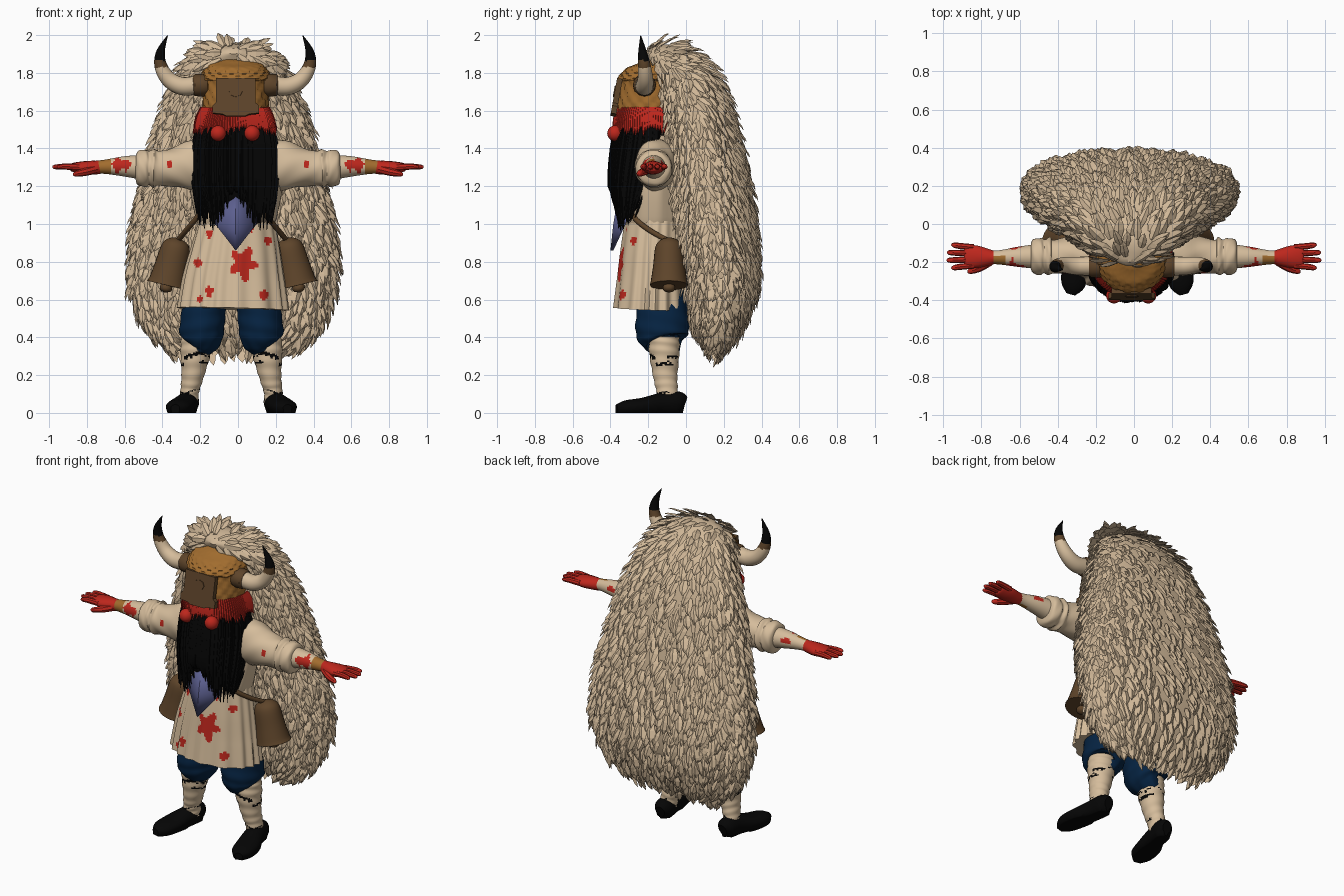
import bpy, bmesh, math, random
from mathutils import Vector

random.seed(4)
if "Cube" in bpy.data.objects:
    bpy.data.objects.remove(bpy.data.objects["Cube"])


def material(name, *rgb):
    m = bpy.data.materials.new(name)
    col = [(c / 255) ** 2.2 for c in rgb] + [1]
    m.diffuse_color = col
    m.use_nodes = True
    bsdf = m.node_tree.nodes["Principled BSDF"]
    bsdf.inputs["Base Color"].default_value = col
    bsdf.inputs["Roughness"].default_value = 0.9
    return m


FUR = material("fur beige", 208, 183, 151)
CLOTH = material("cloth cream", 212, 187, 154)
RED = material("red", 188, 43, 34)
BLACK = material("black", 14, 14, 14)
NAVY = material("navy", 14, 40, 68)
BROWN = material("leather brown", 94, 70, 46)
WOVEN = material("woven ochre", 160, 108, 50)
SCARF = material("scarf blue", 94, 97, 144)


def at(rows, v):
    """Smooth interpolation of a list of tuples at a fractional index."""
    last = len(rows) - 1
    v = min(max(v, 0), last)
    i = min(int(v), last - 1)
    t = v - i
    a, b, c, d = (rows[min(max(j, 0), last)] for j in range(i - 1, i + 3))
    return [q + 0.5 * t * (r - p + t * (2 * p - 5 * q + 4 * r - s + t * (3 * (q - r) + s - p)))
            for p, q, r, s in zip(a, b, c, d)]


def sweep(bm, pts, n=16, sub=4, bump=None):
    """Closed tube through points of (x, y, z, radius one, radius two)."""
    rows = [at(pts, i / sub) for i in range((len(pts) - 1) * sub + 1)]
    cen = [Vector(r[:3]) for r in rows]
    upright = abs((cen[-1] - cen[0]).normalized().z) > 0.5
    ref = Vector((0, -1, 0)) if upright else Vector((0, 0, -1))
    rings = []
    for i, r in enumerate(rows):
        tan = (cen[min(i + 1, len(cen) - 1)] - cen[max(i - 1, 0)]).normalized()
        u = tan.cross(ref).normalized()
        w = tan.cross(u)
        ring = []
        for k in range(n):
            a = math.tau * k / n
            f = bump(a, i / (len(rows) - 1)) if bump else 1
            ring.append(bm.verts.new(cen[i] + (u * math.cos(a) * max(r[3], 0.001)
                                               + w * math.sin(a) * max(r[4], 0.001)) * f))
        rings.append(ring)
    skin(bm, rings)


def skin(bm, rings):
    """Faces between rings, with both ends capped."""
    for p, q in zip(rings, rings[1:]):
        for k in range(len(p)):
            bm.faces.new((p[k], p[k - 1], q[k - 1], q[k]))
    bm.faces.new(rings[0])
    bm.faces.new(rings[-1])


def finish(name, bm, mats, rule=None, mirror=False, shift=0.0, smooth=True):
    bmesh.ops.recalc_face_normals(bm, faces=bm.faces)
    for f in bm.faces:
        f.smooth = smooth
        if rule:
            f.material_index = rule(f.calc_center_median())
    for e in bm.edges:
        e.smooth = e.calc_face_angle(0) < 0.7
    me = bpy.data.meshes.new(name)
    bm.to_mesh(me)
    bm.free()
    for m in mats:
        me.materials.append(m)
    ob = bpy.data.objects.new(name, me)
    ob.location.x = shift
    bpy.context.collection.objects.link(ob)
    if mirror:
        ob.modifiers.new("Mirror", "MIRROR").use_mirror_merge = False
    return ob


def part(name, pts, mats, n=24, sub=4, bump=None, **kw):
    bm = bmesh.new()
    sweep(bm, pts, n, sub, bump)
    return finish(name, bm, mats, **kw)


# Fur cloak: tilted rings of front y, front z, back y, back z, half width
CLOAK = [(-.22, 1.90, -.20, 1.93, .03), (-.20, 1.86, -.08, 1.95, .15), (-.16, 1.78, .06, 1.88, .245),
         (-.13, 1.62, .17, 1.74, .32), (-.10, 1.42, .25, 1.5, .40), (-.07, 1.2, .31, 1.22, .465),
         (-.04, .95, .35, .92, .52), (0, .7, .35, .67, .525), (.05, .5, .28, .47, .46), (.11, .39, .19, .35, .35)]


def cloak(th, v):
    yf, zf, yb, zb, w = at(CLOAK, v)
    s, c = (math.copysign(abs(f) ** .93, f) for f in (math.sin(th), math.cos(th)))
    k = (1 - c) / 2
    return Vector((w * s, yf + (yb - yf) * k, zf + (zb - zf) * k))


bm = bmesh.new()
skin(bm, [[bm.verts.new(cloak(math.tau * k / 48, i / 4)) for k in range(48)] for i in range(37)])
finish("cloak_lining", bm, [FUR], shift=-.025)


def tuft(bm, th, v, length, width, lift):
    """One leaf shaped lock with a raised ridge."""
    p = cloak(th, v)
    d = (cloak(th, v + .05) - cloak(th, v - .05)).normalized()
    n = (cloak(th + .05, v) - cloak(th - .05, v)).cross(d).normalized()
    if n.dot(p - Vector((0, .12, 1))) < 0:
        n.negate()
    side = n.cross(d)
    d = (d + side * random.uniform(-.35, .35)).normalized()
    rows = []
    for t, w, up in ((0, .55, 0), (.35, 1, .35), (.72, .75, .7)):
        c = p + d * length * t + n * (.004 + lift * up)
        rows.append([bm.verts.new(c - side * width * w), bm.verts.new(c + n * width * w * .5),
                     bm.verts.new(c + side * width * w)])
    tip = bm.verts.new(p + d * length + n * lift)
    for a, b in zip(rows, rows[1:]):
        for i in range(3):
            bm.faces.new((a[i - 1], a[i], b[i], b[i - 1]))
    for i in range(3):
        bm.faces.new((rows[-1][i - 1], rows[-1][i], tip))
    bm.faces.new(rows[0])


bm = bmesh.new()
v = 0.0
while v < 9:
    ring = [cloak(math.tau * k / 24, v) for k in range(24)]
    count = max(5, round(sum((ring[k] - ring[k - 1]).length for k in range(24)) / .04))
    for k in range(count):
        th = math.tau * (k + random.uniform(.1, .9)) / count
        tuft(bm, th, v + random.uniform(-.1, .1), random.uniform(.08, .13),
             random.uniform(.02, .03), random.uniform(.022, .055))
    v += .047 / max((cloak(math.pi, v + .1) - cloak(math.pi, v)).length * 10, .12)
finish("cloak_tufts", bm, [FUR], shift=-.025, smooth=False)

# Tunic with painted splashes on the front
SPLASH = [(.055, .79, .06), (-.125, .945, .017), (.185, .91, .02), (-.185, .79, .02), (-.125, .64, .022),
          (.165, .62, .022), (-.175, .60, .014), (.1, .97, .01)]


def splashed(c):
    for x, z, r in SPLASH:
        dx, dz = c.x - x, c.z - z
        wave = math.sin(5 * math.atan2(dz, dx) + x * 40) if r > .03 else .5 * math.sin(90 * dz + x)
        if c.y < -.17 and math.hypot(dx, dz * .8) < r * (1 + .3 * wave):
            return 1
    return 0


part("tunic_skirt", [(0, -.18, .55, .29, .2), (.004, -.175, .7, .268, .187), (.014, -.17, .85, .238, .175),
                     (.025, -.16, 1.03, .198, .16)], [CLOTH, RED], 160, 14,
     lambda a, t: 1 + .035 * (1 - t * .6) * math.sin(17 * a + 2 * math.sin(3 * a)), rule=splashed, shift=-.027)
part("tunic_blouse", [(0, -.165, .98, .195, .155), (0, -.165, 1.04, .215, .17), (0, -.16, 1.2, .245, .155),
                      (0, -.155, 1.36, .24, .13), (0, -.15, 1.45, .2, .11), (0, -.15, 1.5, .1, .08)],
     [CLOTH], 48, 4, lambda a, t: 1 + .015 * math.sin(11 * a), shift=-.01)

# Arms
part("sleeves", [(.14, -.16, 1.32, .1, .13), (.24, -.16, 1.31, .11, .135), (.33, -.165, 1.3, .1, .105),
                 (.42, -.17, 1.295, .088, .092), (.445, -.17, 1.295, .1, .103), (.47, -.17, 1.295, .088, .09),
                 (.49, -.17, 1.295, .097, .098), (.53, -.17, 1.295, .088, .09), (.542, -.17, 1.295, .06, .06)],
     [CLOTH, RED], 32, 4, lambda a, t: 1 + .022 * math.sin(5 * a + 30 * t), mirror=True,
     rule=lambda c: int(c.y < -.2 and math.hypot(c.x - .36, c.z - 1.31) < .018))


def arm_colour(c):
    wave = 1 + .2 * math.sin(110 * c.x) + .2 * math.sin(130 * c.z)
    front = c.y < -.178 and math.hypot((c.x - .62) / .048, (c.z - 1.315) / .036) < wave
    back = c.y > -.16 and math.hypot((c.x - .62) / .025, (c.z - 1.32) / .02) < wave
    if front or back or c.x > .74:
        return 1
    return 2 if c.x > .675 and c.y < -.165 else 0


part("forearms", [(.5, -.17, 1.3, .066, .066), (.6, -.172, 1.305, .054, .054), (.7, -.175, 1.303, .038, .038),
                  (.76, -.175, 1.3, .034, .034)], [CLOTH, RED, WOVEN], 28, 10, mirror=True, rule=arm_colour)
bm = bmesh.new()
sweep(bm, [(.73, -.175, 1.3, .034, .034), (.77, -.175, 1.298, .046, .037), (.83, -.172, 1.298, .06, .033),
           (.88, -.17, 1.3, .056, .022), (.89, -.17, 1.3, .045, .012)])
for i, tip in enumerate((.958, .98, .982, .958)):
    y = -.122 - .032 * i
    end = y + .008 * (1.5 - i)
    sweep(bm, [(.84, y, 1.3, .016, .018), (.91, (y + end) / 2, 1.304, .0165, .0165),
               (tip - .012, end, 1.302, .013, .012), (tip, end, 1.3, .004, .004)], 8, 2)
sweep(bm, [(.755, -.195, 1.29, .024, .024), (.81, -.23, 1.275, .021, .021), (.86, -.248, 1.265, .015, .015),
           (.874, -.25, 1.263, .004, .004)], 8, 2)
finish("hands", bm, [RED], mirror=True)

# Legs and shoes
part("breeches", [(.12, -.13, .64, .11, .12), (.145, -.127, .54, .115, .135), (.157, -.125, .45, .118, .142),
                  (.162, -.122, .395, .112, .13), (.172, -.115, .365, .085, .095), (.178, -.115, .37, .06, .07)],
     [NAVY], 48, 5, lambda a, t: 1 + .04 * math.sin(9 * a + 6 * t) * t * t + .02 * math.sin(30 * t + 2 * a),
     mirror=True, shift=-.035)


def laced(c):
    blot = math.sin(55 * c.x + 70 * c.z) + math.sin(60 * c.y - 40 * c.z)
    band = min(abs(c.z - h - .01 * math.sin(45 * c.x)) for h in (.305, .265, .115))
    return int(band < .006 + .006 * blot and random.random() < .7)


part("leg_wraps", [(.185, -.115, .4, .08, .08), (.19, -.115, .32, .08, .08), (.205, -.11, .2, .06, .065),
                   (.22, -.1, .12, .05, .057), (.225, -.095, .06, .05, .055)], [CLOTH, BLACK], 36, 14,
     lambda a, t: 1 + .025 * math.sin(45 * t + a), mirror=True, rule=laced, shift=-.035)
shoes = part("shoes", [(.222, -.005, .05, .03, .035), (.225, -.04, .058, .055, .056), (.24, -.13, .05, .06, .056),
                       (.268, -.23, .038, .072, .042), (.285, -.32, .03, .062, .036), (.297, -.368, .026, .024, .018)],
             [BLACK], mirror=True, shift=-.035)
for vert in shoes.data.vertices:
    vert.co.z = 0 if vert.co.z < .02 else vert.co.z

# Beard, fringe and scarf
part("beard_core", [(0, -.18, 1.54, .18, .16), (0, -.2, 1.42, .2, .17), (0, -.24, 1.28, .195, .14),
                    (0, -.28, 1.16, .17, .09), (0, -.29, 1.11, .13, .06)], [BLACK], shift=-.02)


def hang(bm, phi, rows, r):
    """One tapering strand; rows give z, centre y, radii of the ellipse."""
    pts = [(rx * math.sin(phi), cy - ry * math.cos(phi), z, r * f, r * f)
           for (z, cy, rx, ry), f in zip(rows, (.8, 1.1, .9, .1))]
    sweep(bm, pts, 5, 3)


bm = bmesh.new()
for i in range(150):
    phi = random.uniform(-1.75, 1.75)
    x = .2 * math.sin(phi)
    low = .985 + .19 * max(0, 1 - abs(x) / .1) + .1 * max(0, abs(phi) - 1) + random.uniform(-.02, .08)
    k = random.uniform(.94, 1.02)
    hang(bm, phi, [(1.54, -.18, .19, .18), (1.4, -.19, .215 * k, .195 * k),
                   (1.2, -.23, .215 * k, .17 * k), (low, -.28, .2 * k, .09)], .016)
finish("beard_strands", bm, [BLACK], shift=-.015)
part("fringe_band", [(0, -.18, 1.50, .19, .18), (0, -.18, 1.60, .175, .175)], [RED], shift=-.015)
bm = bmesh.new()
for i in range(56):
    low = random.uniform(1.465, 1.51)
    hang(bm, -1.9 + 3.8 * i / 55, [(1.615, -.18, .175, .178), (1.57, -.18, .192, .188),
                                   (1.53, -.18, .206, .196), (low, -.18, .222, .207)], .015)
finish("red_fringe", bm, [RED], shift=-.015)
bm = bmesh.new()
bmesh.ops.create_icosphere(bm, subdivisions=3, radius=.042)
bmesh.ops.translate(bm, verts=bm.verts, vec=(.09, -.375, 1.48))
finish("pompoms", bm, [RED], mirror=True, shift=-.015)
bm = bmesh.new()
top, mid, low, a, b = (bm.verts.new(p) for p in ((0, -.35, 1.2), (0, -.385, 1.0), (0, -.4, .86),
                                                (-.125, -.325, 1.02), (.125, -.325, 1.02)))
for f in ((top, a, mid), (top, mid, b), (a, low, mid), (mid, low, b)):
    bm.faces.new(f)
scarf = finish("scarf", bm, [SCARF], shift=-.012)
scarf.modifiers.new("Thickness", "SOLIDIFY").thickness = .015

# Woven helmet, face plate and horns
part("helmet", [(0, -.185, 1.59, .168, .182), (0, -.185, 1.65, .17, .176), (0, -.183, 1.75, .166, .16),
                (0, -.183, 1.768, .182, .176), (0, -.185, 1.81, .168, .155), (0, -.19, 1.85, .13, .115),
                (0, -.195, 1.872, .05, .04)], [WOVEN], 96, 5,
     lambda a, t: 1 + .04 * ((int(a * 32 / math.tau + .01) + int(t * 15)) % 2), shift=-.012)


def plate(name, outline, thick, mat):
    """Sheet in the slanted plane of the face, from x and z points."""
    bm = bmesh.new()
    bm.faces.new([bm.verts.new((x, -.35 - (1.77 - z) * .18, z)) for x, z in outline])
    ob = finish(name, bm, [mat], shift=-.012, smooth=False)
    ob.modifiers.new("Thickness", "SOLIDIFY").thickness = thick
    ob.modifiers["Thickness"].offset = 0


plate("face_plate", [(-.105, 1.77), (-.105, 1.64), (-.122, 1.625), (-.122, 1.585), (-.07, 1.58), (-.05, 1.57),
                     (.05, 1.57), (.07, 1.58), (.122, 1.585), (.122, 1.625), (.105, 1.64), (.105, 1.77)], .03, BROWN)
plate("face_plate_boss", [(.036 * math.cos(k * math.pi / 4), 1.7 + .03 * math.sin(k * math.pi / 4))
                          for k in range(8)], .04, BROWN)
part("horn_sockets", [(.15, -.22, 1.735, .055, .055), (.17, -.22, 1.735, .062, .06), (.215, -.22, 1.735, .06, .058),
                      (.225, -.22, 1.735, .05, .05)], [BROWN], 12, 1, mirror=True, shift=-.012)
part("horns", [(.2, -.22, 1.735, .05, .05), (.28, -.22, 1.73, .048, .048), (.35, -.215, 1.765, .042, .042),
               (.393, -.22, 1.835, .034, .034), (.395, -.23, 1.91, .023, .023), (.358, -.24, 1.998, .002, .002)],
     [CLOTH, BROWN, BLACK], 20, 8, mirror=True, shift=-.015,
     rule=lambda c: 2 if c.z > 1.865 else int(c.z > 1.83))

# Bells on cords
part("bells", [(.288, -.09, .925, .015, .015), (.292, -.09, .91, .052, .05), (.3, -.09, .875, .076, .073),
               (.322, -.09, .78, .088, .084), (.34, -.09, .7, .1, .096), (.346, -.09, .675, .108, .1),
               (.343, -.09, .687, .088, .083)], [BROWN], 28, 4, mirror=True, shift=-.03)
part("bell_clappers", [(.342, -.09, .7, .01, .01), (.349, -.09, .67, .032, .032), (.355, -.09, .648, .028, .028),
                       (.357, -.09, .638, .004, .004)], [BROWN], 14, 3, mirror=True, shift=-.03)
part("bell_cords", [(.12, -.325, 1.12, .014, .014), (.19, -.27, 1.03, .014, .014), (.245, -.19, .965, .014, .014),
                    (.29, -.09, .91, .014, .014)], [BROWN], 10, 6, mirror=True, shift=-.03)
